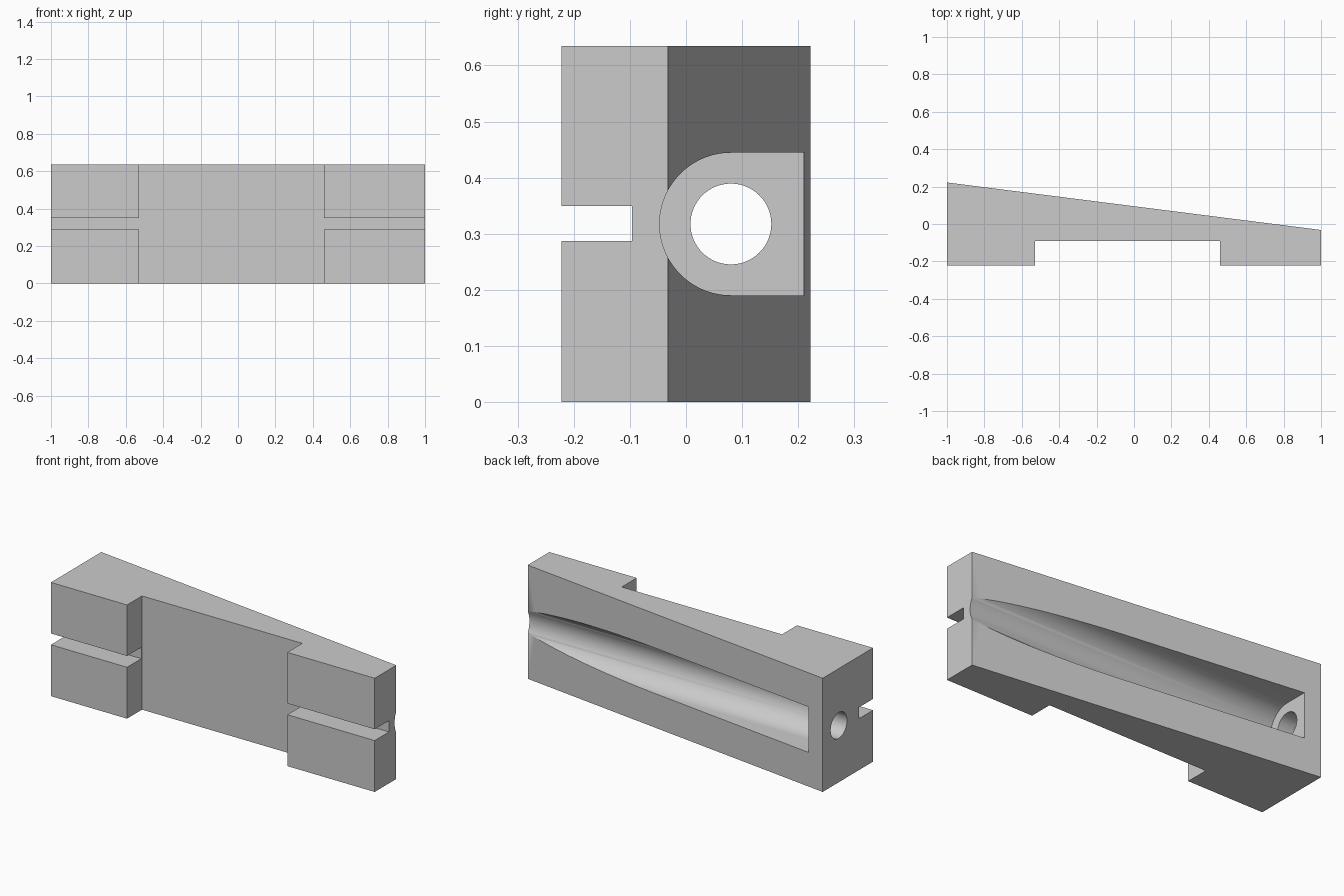
import bpy
import bmesh
from math import cos, sin, pi, radians
from mathutils import Vector

default = bpy.data.objects.get("Cube")
if default:
    bpy.data.objects.remove(default, do_unlink=True)

HEIGHT = 0.635
MID = HEIGHT / 2
BORE_Y = 0.08

grey = bpy.data.materials.new("light grey")
grey.use_nodes = True
colour = (0.6, 0.6, 0.6, 1)
grey.diffuse_color = colour
grey.node_tree.nodes["Principled BSDF"].inputs["Base Color"].default_value = colour


def prism(name, outline, sweep):
    """Extrude a closed 3D outline along a vector."""
    bm = bmesh.new()
    base = bm.faces.new([bm.verts.new(p) for p in outline])
    top = bmesh.ops.extrude_face_region(bm, geom=[base], use_keep_orig=True)["geom"]
    verts = [v for v in top if isinstance(v, bmesh.types.BMVert)]
    bmesh.ops.translate(bm, verts=verts, vec=Vector(sweep))
    bmesh.ops.recalc_face_normals(bm, faces=bm.faces)
    mesh = bpy.data.meshes.new(name)
    bm.to_mesh(mesh)
    bm.free()
    mesh.materials.append(grey)
    obj = bpy.data.objects.new(name, mesh)
    bpy.context.collection.objects.link(obj)
    return obj


def arc(radius, start, end, steps, x):
    """Points of an arc around the bore axis."""
    angles = [start + (end - start) * i / steps for i in range(steps + 1)]
    return [(x, BORE_Y + radius * cos(a), MID + radius * sin(a)) for a in angles]


# Tapered body with a shallow recess between two front feet
plan = [(-1, -0.222), (-0.53, -0.222), (-0.53, -0.09), (0.46, -0.09),
        (0.46, -0.222), (1, -0.222), (1, -0.032), (-1, 0.222)]
body = prism("wedge_body", [(x, y, 0) for x, y in plan], (0, 0, HEIGHT))

# Round-bottomed channel open to the sloping back and the thin end
R = 0.127
START = -0.905
channel = arc(R, pi / 2, 3 * pi / 2, 48, START)
channel += [(START, 0.4, MID - R), (START, 0.4, MID + R)]
cutters = [prism("channel_cutter", channel, (2.2, 0, 0))]

# Round hole through the thick end wall
hole = arc(0.072, 0, 2 * pi, 64, -1.1)[:-1]
cutters.append(prism("hole_cutter", hole, (0.3, 0, 0)))

# Horizontal slot across both feet
slot = [(-1.1, -0.3, 0.287), (-1.1, -0.096, 0.287),
        (-1.1, -0.096, 0.35), (-1.1, -0.3, 0.35)]
cutters.append(prism("slot_cutter", slot, (2.2, 0, 0)))

bpy.ops.object.select_all(action="DESELECT")
bpy.context.view_layer.objects.active = body
body.select_set(True)
for cutter in cutters:
    cutter.hide_render = True
    cut = body.modifiers.new(cutter.name, "BOOLEAN")
    cut.operation = "DIFFERENCE"
    cut.solver = "EXACT"
    cut.object = cutter
    bpy.ops.object.modifier_apply(modifier=cut.name)
    bpy.data.objects.remove(cutter, do_unlink=True)

bpy.ops.object.shade_smooth_by_angle(angle=radians(30))
